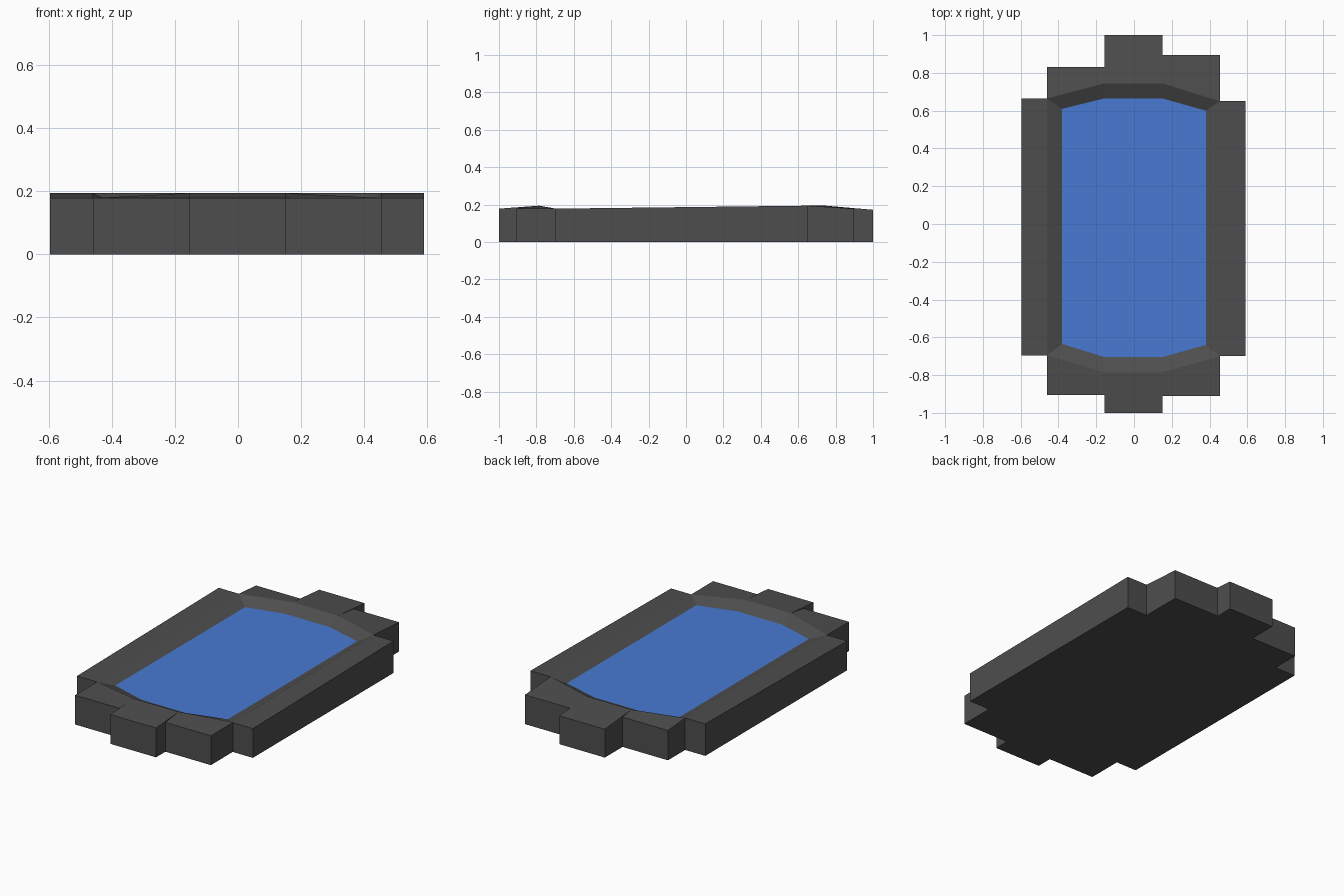
import bpy
import bmesh
from mathutils import Vector

if "Cube" in bpy.data.objects:
    bpy.data.objects.remove(bpy.data.objects["Cube"], do_unlink=True)


def make_material(name, colour):
    mat = bpy.data.materials.new(name)
    mat.use_nodes = True
    mat.diffuse_color = colour
    mat.node_tree.nodes["Principled BSDF"].inputs["Base Color"].default_value = colour
    return mat


def make_object(name, bm, mat):
    mesh = bpy.data.meshes.new(name)
    bm.to_mesh(mesh)
    bm.free()
    mesh.materials.append(mat)
    obj = bpy.data.objects.new(name, mesh)
    bpy.context.collection.objects.link(obj)
    return obj


def add_face(bm, points):
    return bm.faces.new([bm.verts.new(p) for p in points])


stone = make_material("dark grey stone", (0.076, 0.076, 0.076, 1))
water = make_material("pool blue", (0.065, 0.195, 0.65, 1))

LOW, HIGH, WATER = 0.178, 0.194, 0.155

# Rim of the basin, counter-clockwise from the front left corner
rim = [Vector(p) for p in (
    (-0.46, -0.695, LOW), (-0.155, -0.785, HIGH), (0.15, -0.785, HIGH), (0.455, -0.70, LOW),
    (0.455, 0.65, HIGH), (0.15, 0.745, HIGH), (-0.155, 0.745, HIGH), (-0.46, 0.665, HIGH))]

# Water outline inside the rim
pool = [Vector((x, y, WATER)) for x, y in (
    (-0.38, -0.635), (-0.155, -0.705), (0.15, -0.705), (0.38, -0.64),
    (0.38, 0.60), (0.15, 0.665), (-0.155, 0.665), (-0.38, 0.61))]

# Paving panel beyond each rim edge: axis, reach, outer height (None keeps the rim height)
panels = [(1, -0.905, LOW), (1, -1.0, LOW), (1, -0.91, LOW), (0, 0.59, None),
          (1, 0.895, 0.178), (1, 1.0, 0.172), (1, 0.83, 0.181), (0, -0.595, None)]

# Stepped stone deck with sides
deck = bmesh.new()
for i, (axis, reach, height) in enumerate(panels):
    a, b = rim[i], rim[(i + 1) % 8]
    outer = []
    for p in (a, b):
        q = p.copy()
        q[axis] = reach
        if height is not None:
            q.z = height
        outer.append(q)
    add_face(deck, [b, a, outer[0], outer[1]])
bmesh.ops.remove_doubles(deck, verts=deck.verts, dist=0.0005)
tops = list(deck.faces)


def on_rim(v):
    return any((v.co - p).length < 0.001 for p in rim)


outer_edges = [e for e in deck.edges if e.is_boundary and not all(on_rim(v) for v in e.verts)]
for e in outer_edges:
    loop = e.link_loops[0]
    p, q = loop.vert.co.copy(), loop.link_loop_next.vert.co.copy()
    add_face(deck, [q, p, Vector((p.x, p.y, 0)), Vector((q.x, q.y, 0))])

# Flat underside
for f in tops:
    add_face(deck, [Vector((v.co.x, v.co.y, 0)) for v in reversed(f.verts)])
add_face(deck, [Vector((p.x, p.y, 0)) for p in reversed(rim)])
bmesh.ops.remove_doubles(deck, verts=deck.verts, dist=0.0005)
make_object("stone_deck", deck, stone)

# Sloping lip between rim and water
lip = bmesh.new()
for i in range(8):
    j = (i + 1) % 8
    add_face(lip, [rim[i], rim[j], pool[j], pool[i]])
bmesh.ops.remove_doubles(lip, verts=lip.verts, dist=0.0005)
make_object("basin_lip", lip, stone)

# Water surface
surface = bmesh.new()
add_face(surface, pool)
make_object("water_surface", surface, water)
